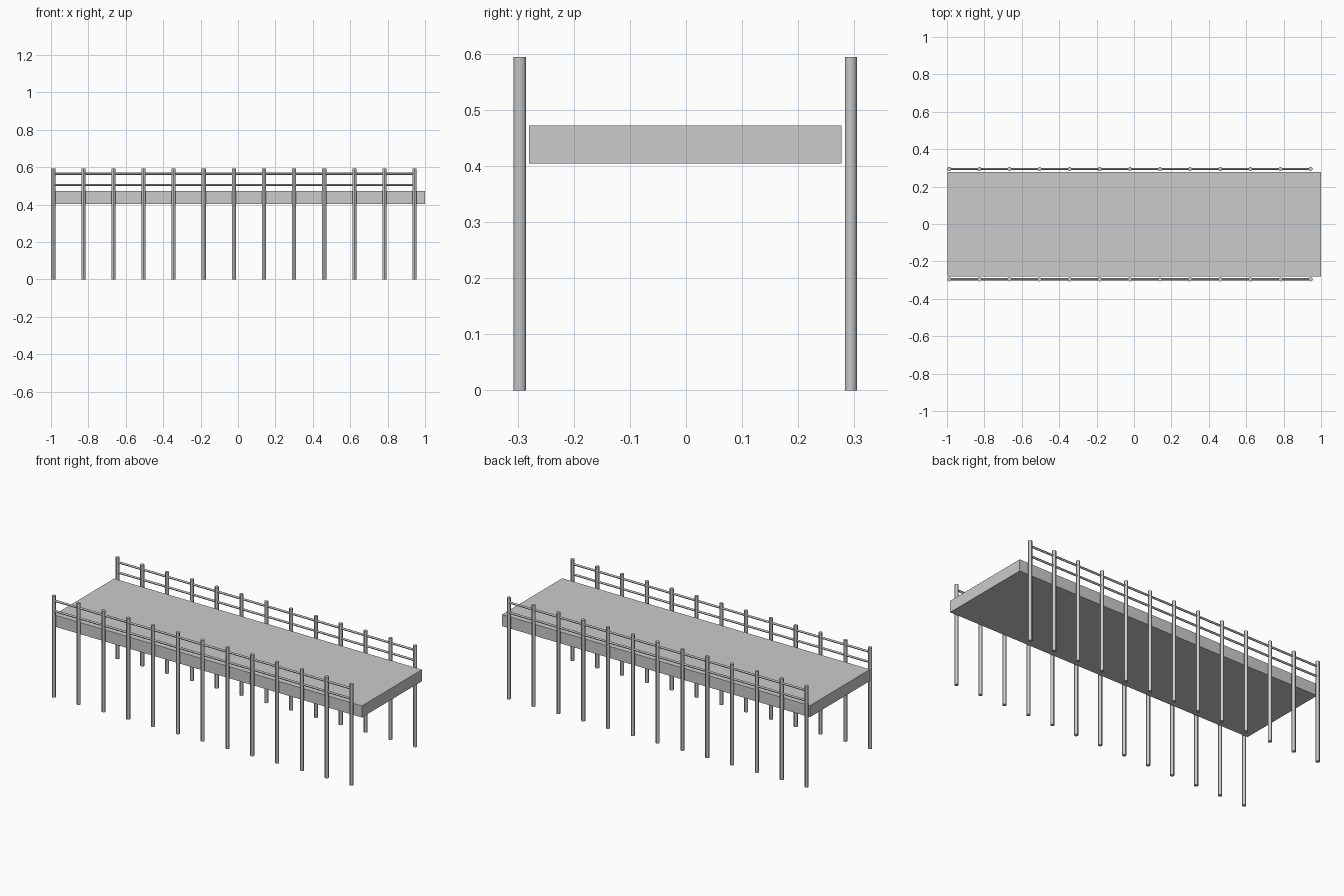
import bpy
from math import pi

if "Cube" in bpy.data.objects:
    bpy.data.objects.remove(bpy.data.objects["Cube"])

X0, X1, N = -0.988, 0.944, 13      # first/last post and post count
SIDES = {"front": -0.296, "back": 0.294}
POST_R, POST_H = 0.011, 0.594


def rod(name, r, length, loc, rot=(0, 0, 0), sides=12):
    bpy.ops.mesh.primitive_cylinder_add(vertices=sides, radius=r, depth=length,
                                        location=loc, rotation=rot)
    ob = bpy.context.object
    ob.name = name
    bpy.ops.object.shade_smooth_by_angle()
    return ob


# deck slab
bpy.ops.mesh.primitive_cube_add(size=1, location=(0.001, -0.0015, 0.438))
deck = bpy.context.object
deck.name = "deck"
deck.scale = (1.998, 0.557, 0.068)

for side, y in SIDES.items():
    # posts running from the ground up past the deck
    for i in range(N):
        x = X0 + (X1 - X0) * i / (N - 1)
        rod(f"{side}_post_{i + 1}", POST_R, POST_H, (x, y, POST_H / 2))
    # two handrails through the posts
    for label, z, r in (("upper", 0.565, 0.006), ("lower", 0.505, 0.006)):
        rod(f"{side}_{label}_rail", r, X1 - X0, ((X0 + X1) / 2, y, z), (0, pi / 2, 0))
